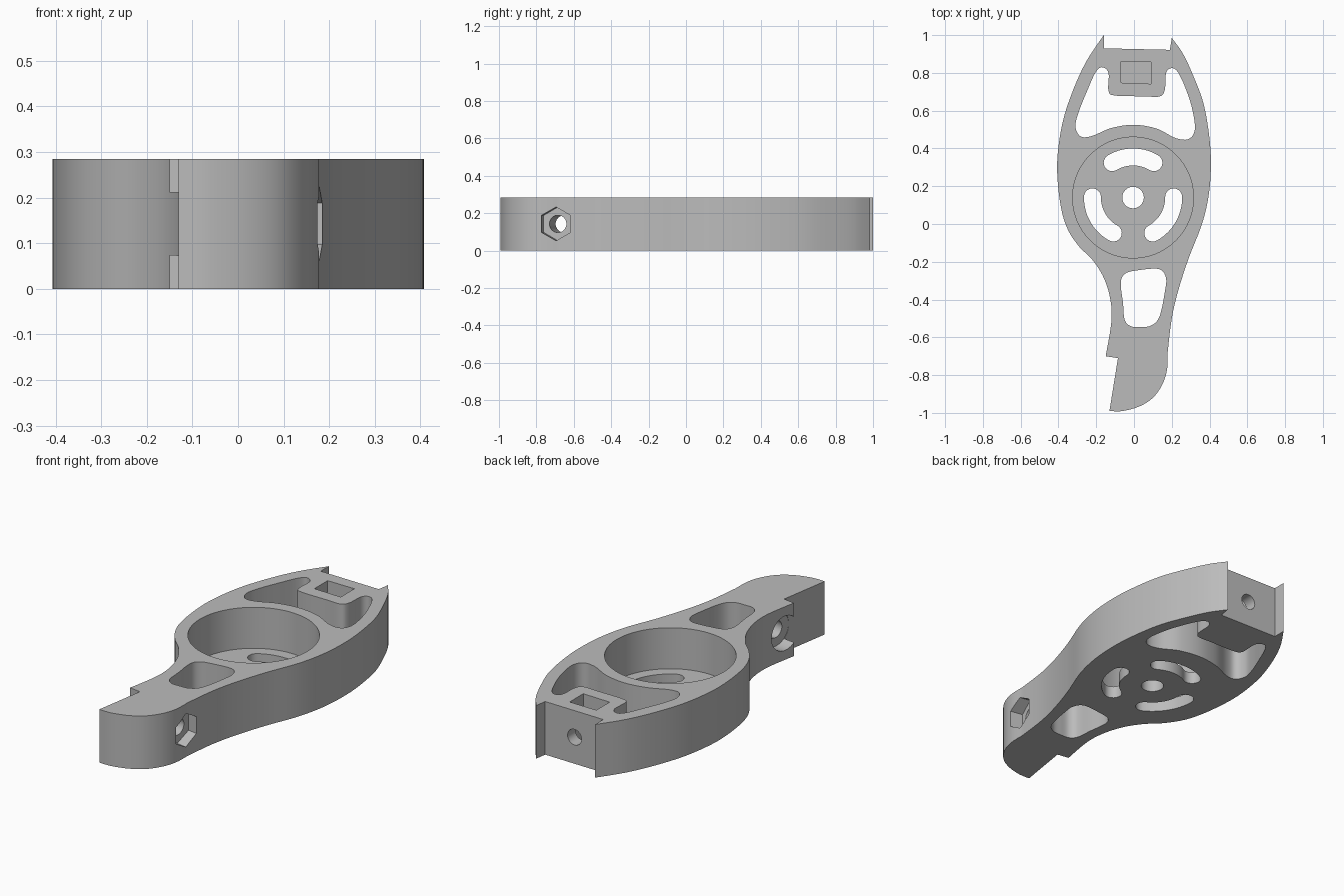
import bpy, bmesh, math
from mathutils import Matrix, Vector

HEIGHT = .285
MID = HEIGHT / 2
HUB = Vector((-.005, .14))

default = bpy.data.objects.get("Cube")
if default:
    bpy.data.objects.remove(default, do_unlink=True)

grey = bpy.data.materials.new("plain grey")
grey.use_nodes = True
grey.diffuse_color = (.5, .5, .5, 1)
grey.node_tree.nodes["Principled BSDF"].inputs["Base Color"].default_value = grey.diffuse_color


def smooth_curve(points, closed=False, steps=6):
    """Smooth curve passing through every given point."""
    pts = [Vector(p) for p in points]
    count = len(pts)

    def at(i):
        return pts[i % count] if closed else pts[max(0, min(i, count - 1))]

    result = []
    for i in range(count if closed else count - 1):
        a, b, c, d = at(i - 1), at(i), at(i + 1), at(i + 2)
        for s in range(steps):
            t = s / steps
            result.append(b + (c - a) * t / 2 + (a * 2 - b * 5 + c * 4 - d) * t * t / 2
                          + (b * 3 - a - c * 3 + d) * t * t * t / 2)
    if not closed:
        result.append(pts[-1])
    return result


def finish(bm, name):
    bmesh.ops.recalc_face_normals(bm, faces=bm.faces)
    mesh = bpy.data.meshes.new(name)
    bm.to_mesh(mesh)
    bm.free()
    mesh.materials.append(grey)
    obj = bpy.data.objects.new(name, mesh)
    bpy.context.collection.objects.link(obj)
    return obj


def slab(name, outline, bottom, top):
    """Flat outline raised from bottom to top."""
    bm = bmesh.new()
    face = bm.faces.new([bm.verts.new((p[0], p[1], bottom)) for p in outline])
    raised = bmesh.ops.extrude_face_region(bm, geom=[face])["geom"]
    verts = [v for v in raised if isinstance(v, bmesh.types.BMVert)]
    bmesh.ops.translate(bm, verts=verts, vec=(0, 0, top - bottom))
    return finish(bm, name)


def rod(name, start, end, radius, sides=40, turn=0):
    """Round or many-sided rod between two points."""
    start, end = Vector(start), Vector(end)
    axis = end - start
    place = (Matrix.Translation((start + end) / 2)
             @ axis.to_track_quat("Z", "Y").to_matrix().to_4x4()
             @ Matrix.Rotation(turn, 4, "Z"))
    bm = bmesh.new()
    bmesh.ops.create_cone(bm, cap_ends=True, segments=sides, radius1=radius,
                          radius2=radius, depth=axis.length, matrix=place)
    return finish(bm, name)


def arc(centre, radius, start, end, steps):
    return [centre + radius * Vector((math.cos(start + (end - start) * i / steps),
                                      math.sin(start + (end - start) * i / steps)))
            for i in range(steps + 1)]


def kidney(middle, half_span, radius, half_width):
    """Curved slot with round ends about the hub."""
    lo, hi = middle - half_span, middle + half_span
    first = HUB + radius * Vector((math.cos(lo), math.sin(lo)))
    last = HUB + radius * Vector((math.cos(hi), math.sin(hi)))
    return (arc(HUB, radius + half_width, lo, hi, 14)
            + arc(last, half_width, hi, hi + math.pi, 10)[1:]
            + arc(HUB, radius - half_width, hi, lo, 14)[1:]
            + arc(first, half_width, lo + math.pi, lo + math.pi * 2, 10)[1:-1])


# Outer profile: left flank, stepped foot, right flank, clipped end
flank_a = [(-.16, 1), (-.25, .865), (-.32, .715), (-.375, .55), (-.403, .38),
           (-.405, .24), (-.385, .08), (-.35, -.03), (-.29, -.12), (-.22, -.19),
           (-.16, -.285), (-.125, -.4), (-.12, -.52), (-.15, -.7)]
toe = [(-.13, -.99), (-.06, -.99), (.03, -.965), (.1, -.92), (.15, -.85),
       (.175, -.77), (.178, -.68)]
flank_b = [(.178, -.68), (.2, -.5), (.235, -.35), (.29, -.18), (.36, 0),
           (.395, .15), (.407, .3), (.4, .45), (.37, .63), (.32, .77),
           (.26, .9), (.2, .985)]
outline = (smooth_curve(flank_a) + [Vector((-.085, -.71))] + smooth_curve(toe)[:-1]
           + smooth_curve(flank_b) + [Vector((.19, .922)), Vector((-.16, .93))])
body = slab("arm_body", outline, 0, HEIGHT)

# Windows through the body
upper_window = [(-.17, .83), (-.205, .8), (-.25, .7), (-.29, .6), (-.31, .52),
                (-.285, .465), (-.225, .465), (-.12, .508), (0, .525), (.12, .505),
                (.22, .455), (.29, .45), (.322, .5), (.31, .6), (.28, .7),
                (.235, .8), (.2, .825), (.17, .8), (.163, .71), (.135, .675),
                (.05, .676), (-.1, .68), (-.135, .705), (-.135, .8)]
lower_window = [(-.07, -.31), (-.045, -.262), (.02, -.245), (.13, -.238),
                (.168, -.28), (.165, -.35), (.135, -.49), (.09, -.538),
                (.03, -.545), (-.02, -.54), (-.05, -.505), (-.058, -.42)]
low, high = -.1, HEIGHT + .1
cutters = [slab("upper_window", smooth_curve(upper_window, True), low, high),
           slab("lower_window", smooth_curve(lower_window, True), low, high)]

# Round hub recess, centre hole and three kidney slots in its floor
cutters.append(rod("hub_recess", (*HUB, .065), (*HUB, high), .32, 96))
cutters.append(rod("hub_hole", (*HUB, low), (*HUB, .2), .057))
for i in range(3):
    middle = math.radians(90 + 120 * i)
    cutters.append(slab("hub_slot", kidney(middle, .54, .215, .045), low, .2))

# Nut pocket and bolt hole in the clipped end
pocket = [(-.07, .748), (.09, .742), (.09, .858), (-.07, .86)]
cutters.append(slab("nut_pocket", pocket, .045, high))
cutters.append(rod("end_hole", (.012, .8, MID), (.015, 1.1, MID), .042))

# Cross bolt in the foot: hexagon pocket, bore and round seat
axis = Vector((.985, -.17, 0))
mouth = Vector((.178, -.695, MID))
cutters.append(rod("cross_bore", mouth - axis * .5, mouth + axis * .2, .046))
cutters.append(rod("bolt_seat", mouth - axis * .5, mouth - axis * .255, .092))
hexagon = rod("hex_pocket", mouth - axis * .06, mouth + axis * .15, .09, 6)
corner = max((v.co.z for v in hexagon.data.vertices)) - MID
if corner < .085:  # keep a corner pointing up
    bpy.data.objects.remove(hexagon)
    hexagon = rod("hex_pocket", mouth - axis * .06, mouth + axis * .15, .09, 6, math.pi / 6)
cutters.append(hexagon)

# Cut everything out of the body and discard the cutters
bpy.context.view_layer.objects.active = body
for cutter in cutters:
    cutter.hide_render = True
    cut = body.modifiers.new(cutter.name, "BOOLEAN")
    cut.operation = "DIFFERENCE"
    cut.solver = "EXACT"
    cut.object = cutter
    bpy.ops.object.modifier_apply(modifier=cut.name)
for cutter in cutters:
    bpy.data.objects.remove(cutter, do_unlink=True)

bpy.ops.object.select_all(action="DESELECT")
body.select_set(True)
bpy.ops.object.shade_smooth_by_angle(angle=math.radians(30))
